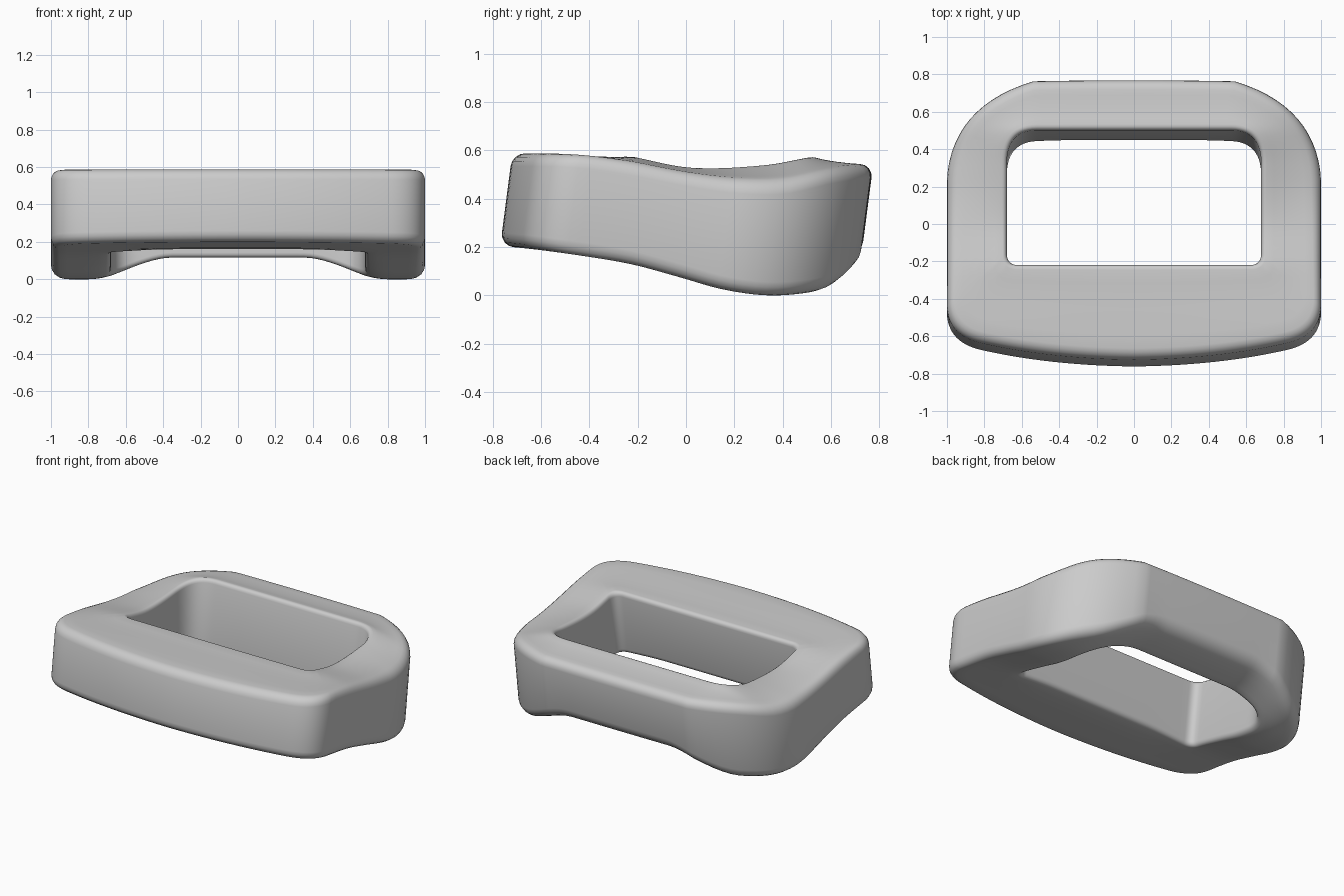
import bpy, bmesh, math
from mathutils import Vector

cube = bpy.data.objects.get("Cube")
if cube:
    bpy.data.objects.remove(cube, do_unlink=True)


def smoothstep(a, b, t):
    t = max(0.0, min(1.0, (t - a) / (b - a)))
    return t * t * (3 - 2 * t)


def spline(points, t):
    """Smooth height through (position, height) points."""
    if t <= points[0][0]:
        return points[0][1]
    n = len(points)
    for i in range(n - 1):
        (x0, z0), (x1, z1) = points[i], points[i + 1]
        if t <= x1:
            xa, za = points[max(i - 1, 0)]
            xb, zb = points[min(i + 2, n - 1)]
            m0 = (z1 - za) / (x1 - xa) * (x1 - x0)
            m1 = (zb - z0) / (xb - x0) * (x1 - x0)
            s = (t - x0) / (x1 - x0)
            return ((2*s**3 - 3*s**2 + 1) * z0 + (s**3 - 2*s**2 + s) * m0
                    + (3*s**2 - 2*s**3) * z1 + (s**3 - s**2) * m1)
    return points[-1][1]


def outline(knots, steps=14):
    """Closed loop from a half outline: knot, bend point, knot, ..."""
    half = []
    for i in range(0, len(knots) - 2, 2):
        a, b, c = (Vector(k) for k in knots[i:i + 3])
        for j in range(steps):
            t = j / steps
            half.append(a * (1 - t)**2 + b * 2 * t * (1 - t) + c * t * t)
    half.append(Vector(knots[-1]))
    return half + [Vector((-p.x, p.y)) for p in reversed(half[1:-1])]


# Outer and inner outlines, front centre to back centre
outer = outline([(0, -.75), (.45, -.745), (.82, -.66), (.99, -.62), (1, -.47),
                 (1, -.1), (1, .22), (.985, .61), (.54, .745), (.3, .75), (0, .75)])
inner = outline([(0, -.245), (.3, -.245), (.62, -.245), (.68, -.245), (.68, -.18),
                 (.68, .1), (.68, .3), (.68, .475), (.52, .475), (.3, .475), (0, .475)])

# Height curves from front to back
TOP_OUTER = [(-.75, .59), (-.5, .585), (-.3, .56), (0, .505), (.2, .478),
             (.4, .475), (.6, .52), (.77, .545)]
TOP_INNER = [(-.25, .575), (0, .53), (.3, .545), (.48, .58)]
BOTTOM = [(-.75, .205), (-.6, .19), (-.4, .163), (-.2, .13), (0, .078),
          (.2, .024), (.4, 0), (.6, .02), (.75, .06)]


def top_height(p, u):
    return (1 - u) * spline(TOP_INNER, p.y) + u * spline(TOP_OUTER, p.y)


def bottom_height(p):
    arch = 1 - smoothstep(.35, .8, abs(p.x))
    return spline(BOTTOM, p.y) + .11 * arch * smoothstep(-.5, .42, p.y)


def section(a, b):
    """Rounded cross-section between inner point a and outer point b."""
    width = (b - a).length
    arc = [k * math.pi / 8 for k in range(5)]
    ri, ro = .03, .055
    spots = []                                   # (u, drop from the face, is_top)
    rim_in = [(ri * (1 - math.cos(t)) / width, ri * (1 - math.sin(t))) for t in arc]
    rim_out = [(1 - ro * (1 - math.cos(t)) / width, ro * (1 - math.sin(t))) for t in arc]
    u0, u1 = rim_in[-1][0], rim_out[-1][0]
    across = [(u0 + (u1 - u0) * k / 6, 0) for k in range(1, 6)]
    strip = rim_in + across + rim_out[::-1]
    spots = [(u, d, True) for u, d in strip]
    spots += [(u, d, False) for u, d in reversed(strip)]
    result = []
    for u, drop, is_top in spots:
        p = a.lerp(b, u)
        z = top_height(p, u) - drop if is_top else bottom_height(p) + drop
        # Walls lean towards the back
        result.append(Vector((p.x, p.y + .13 * (z - .35), z)))
    return result


# Ring body
bm = bmesh.new()
rings = [[bm.verts.new(v) for v in section(a, b)] for a, b in zip(inner, outer)]
for i, ring in enumerate(rings):
    following = rings[(i + 1) % len(rings)]
    for j in range(len(ring)):
        k = (j + 1) % len(ring)
        bm.faces.new((ring[j], ring[k], following[k], following[j]))
bmesh.ops.recalc_face_normals(bm, faces=bm.faces)
mesh = bpy.data.meshes.new("cushion_ring")
bm.to_mesh(mesh)
bm.free()
body = bpy.data.objects.new("cushion_ring", mesh)
bpy.context.collection.objects.link(body)

# Plain grey material
grey = bpy.data.materials.new("soft_grey")
grey.use_nodes = True
colour = (.6, .6, .6, 1)
grey.diffuse_color = colour
grey.node_tree.nodes["Principled BSDF"].inputs["Base Color"].default_value = colour
mesh.materials.append(grey)

bpy.ops.object.select_all(action='DESELECT')
body.select_set(True)
bpy.context.view_layer.objects.active = body
bpy.ops.object.shade_smooth_by_angle(angle=math.radians(50))
